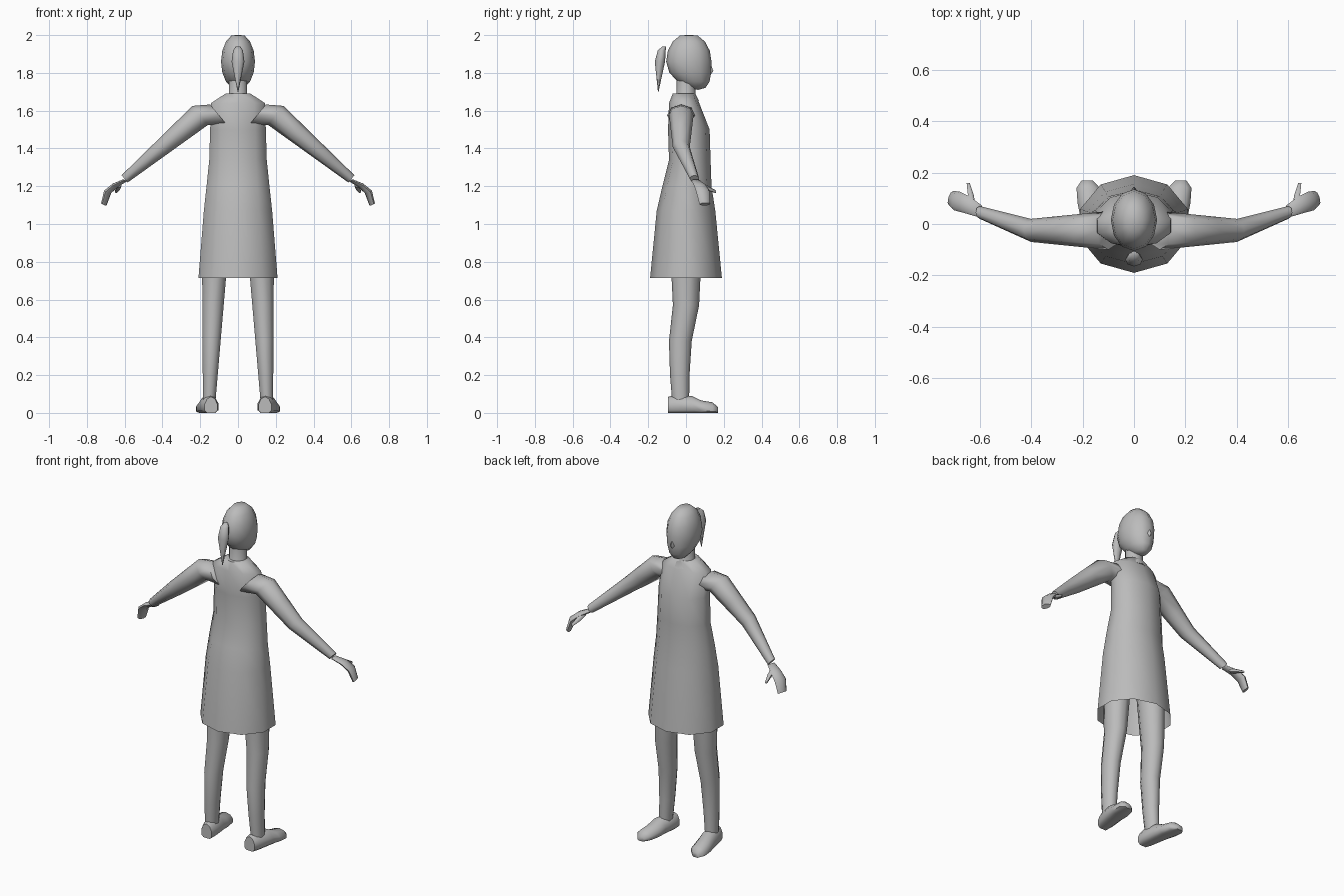
import bpy, bmesh, math
from mathutils import Vector

cube = bpy.data.objects.get("Cube")
if cube:
    bpy.data.objects.remove(cube, do_unlink=True)

SHADE = (.5, .5, .5, 1)
grey = bpy.data.materials.new("plain grey")
grey.use_nodes = True
grey.diffuse_color = SHADE
grey.node_tree.nodes["Principled BSDF"].inputs["Base Color"].default_value = SHADE

X, Y, Z = Vector((1, 0, 0)), Vector((0, 1, 0)), Vector((0, 0, 1))


def finish(name, bm, mirror=False):
    """Turn a bmesh into a smooth grey object, mirrored if it is one of a pair."""
    bmesh.ops.recalc_face_normals(bm, faces=bm.faces)
    mesh = bpy.data.meshes.new(name)
    bm.to_mesh(mesh)
    bm.free()
    mesh.materials.append(grey)
    part = bpy.data.objects.new(name, mesh)
    bpy.context.collection.objects.link(part)
    bpy.ops.object.select_all(action='DESELECT')
    part.select_set(True)
    bpy.context.view_layer.objects.active = part
    bpy.ops.object.shade_smooth_by_angle(angle=math.radians(60))
    if mirror:
        part.modifiers.new("mirror", 'MIRROR')


def loft(name, rings, u=X, v=Y, sides=10, open_start=False, mirror=False):
    """Skin rings of (centre, radius along u, radius along v), kept above the floor."""
    bm = bmesh.new()
    loops = []
    for centre, ru, rv in rings:
        loop = []
        for i in range(sides):
            a = math.tau * i / sides
            p = Vector(centre) + u * ru * math.sin(a) + v * rv * math.cos(a)
            p.z = max(p.z, 0)
            loop.append(bm.verts.new(p))
        loops.append(loop)
    for low, high in zip(loops, loops[1:]):
        for i in range(sides):
            bm.faces.new((low[i - 1], low[i], high[i], high[i - 1]))
    bm.faces.new(loops[-1])
    if not open_start:
        bm.faces.new(loops[0])
    finish(name, bm, mirror)


# Dress, open at the hem: height, half width, depth centre, half depth
dress = ((.715, .22, 0, .19), (1.07, .19, 0, .155), (1.2, .175, .005, .13),
         (1.34, .16, .02, .11), (1.5, .155, .015, .11),
         (1.64, .15, -.01, .08), (1.69, .07, -.01, .06))
loft("dress", [((0, y, z), w, d) for z, w, y, d in dress], open_start=True)

# Neck, flaring into the shoulders
loft("neck", [((0, 0, z), r, r) for z, r in ((1.65, .07), (1.69, .05), (1.8, .05))])

# Head: a flattened ball whose lower half swings forward to the chin
bm = bmesh.new()
bmesh.ops.create_uvsphere(bm, u_segments=12, v_segments=8, radius=1)
for vert in bm.verts:
    x, y, z = vert.co
    chin = .05 * min(z, 0) ** 2
    vert.co = (.09 * x, .015 + .12 * y + chin, min(1.86 + .15 * z, 2))
finish("head", bm)

# Nose
loft("nose", [((0, y, z), .015, .03) for y, z in ((.1, 1.79), (.115, 1.81), (.1, 1.85))],
     sides=6)

# Ponytail, hanging to a point
tail = ((1.7, .002, -.147), (1.86, .034, -.138), (1.92, .026, -.128), (1.94, .012, -.115))
loft("ponytail", [((0, y, z), r, r * .8) for z, r, y in tail], sides=8)

# Arms taper evenly, slope down from the shoulder and bend forward at the elbow
arm = []
for i in range(1, 7):
    x = i / 10
    bend, drop = max(x - .4, 0), max(x - .2, 0)
    r = .085 - x / 10
    arm.append(((x, bend * .35 - .025, 1.575 - drop * .84), r, r))
loft("arm", arm, u=Vector((.64, 0, .77)), sides=8, mirror=True)

# Hands curl downwards, with the thumb pointing forward
hand = ((.6, .05, 1.23, .024), (.65, .075, 1.205, .034),
        (.69, .09, 1.17, .038), (.71, .1, 1.105, .03))
loft("hand", [((x, y, z), r / 2, r) for x, y, z, r in hand],
     u=Vector((.8, .25, .5)), v=Vector((-.3, .95, 0)), sides=8, mirror=True)
thumb = ((.63, .07, 1.21, .016), (.635, .115, 1.19, .013), (.645, .16, 1.17, .007))
loft("thumb", [((x, y, z), r, r) for x, y, z, r in thumb], v=Z, sides=6, mirror=True)

# Legs widen and lean inwards with height; the knee steps forward
leg = []
for z, y in ((.05, -.028), (.2, -.033), (.38, -.03), (.57, 0), (.9, 0)):
    r = .032 + z * .048
    leg.append(((.155 - z * .04, y, z), r, r + .01))
loft("leg", leg, mirror=True)

# Shoes, flat soled and turned outwards: depth, half width, height
shoe = ((-.095, .035, .085), (-.06, .046, .093), (.03, .05, .09),
        (.08, .053, .066), (.14, .048, .056), (.17, .022, .03))
loft("shoe", [((.157 + y * .15, y, h * .35), w, h * .65) for y, w, h in shoe],
     v=Z, mirror=True)
